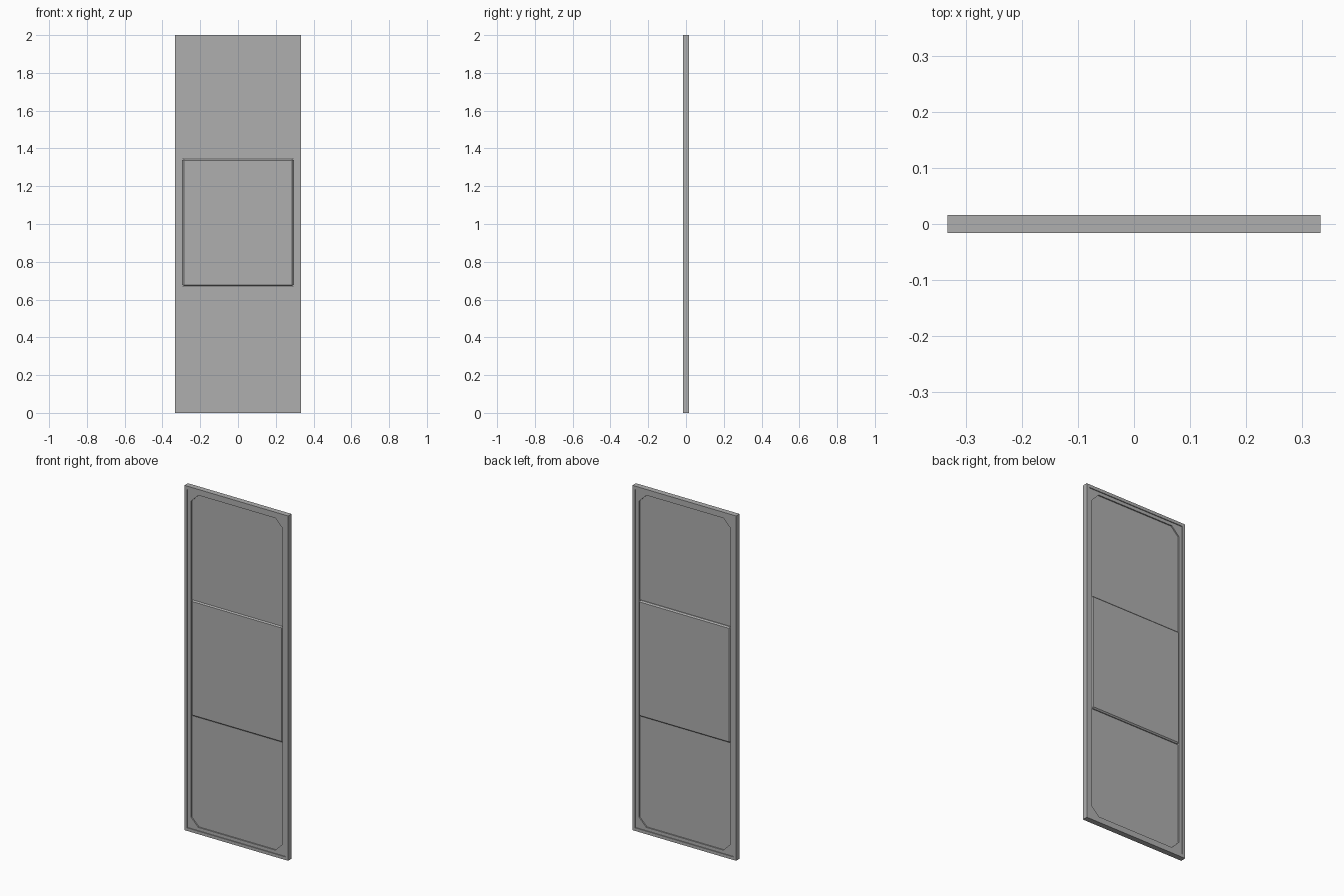
import bpy
import bmesh
import math

if "Cube" in bpy.data.objects:
    bpy.data.objects.remove(bpy.data.objects["Cube"])

grey = bpy.data.materials.new("dark_grey")
grey.diffuse_color = (0.43, 0.43, 0.43, 1)
grey.use_nodes = True
grey.node_tree.nodes["Principled BSDF"].inputs["Base Color"].default_value = grey.diffuse_color


def rect(w, z0, z1, low=0.0, high=0.0):
    """Outline of half-width w with optionally clipped lower / upper corners."""
    right = [(w - low, z0), (w, z0 + low), (w, z1 - high), (w - high, z1)]
    pts = right + [(-x, z) for x, z in reversed(right)]
    return list(dict.fromkeys(pts))


def plate(name, y0, y1, *outlines):
    """Flat plate between two depths; extra outlines become holes."""
    cu = bpy.data.curves.new(name, 'CURVE')
    cu.dimensions = '2D'
    cu.fill_mode = 'BOTH'
    cu.extrude = (y1 - y0) / 2
    for pts in outlines:
        sp = cu.splines.new('POLY')
        sp.points.add(len(pts) - 1)
        for p, (x, z) in zip(sp.points, pts):
            p.co = (x, z, 0, 1)
        sp.use_cyclic_u = True
    ob = bpy.data.objects.new(name, cu)
    bpy.context.collection.objects.link(ob)
    ob.rotation_euler.x = math.pi / 2
    ob.location.y = (y0 + y1) / 2
    bpy.ops.object.select_all(action='DESELECT')
    ob.select_set(True)
    bpy.context.view_layer.objects.active = ob
    bpy.ops.object.convert(target='MESH')
    ob = bpy.context.object
    # Weld the caps to the sides and keep the faces flat
    bm = bmesh.new()
    bm.from_mesh(ob.data)
    bmesh.ops.remove_doubles(bm, verts=bm.verts, dist=1e-5)
    bmesh.ops.dissolve_limit(bm, angle_limit=0.01, verts=bm.verts, edges=bm.edges)
    bmesh.ops.recalc_face_normals(bm, faces=bm.faces)
    for f in bm.faces:
        f.smooth = False
    bm.to_mesh(ob.data)
    bm.free()
    ob.data.materials.clear()
    ob.data.materials.append(grey)
    return ob


W, H = 0.333, 2.0
RIM, EDGE, CUT = 0.018, 0.037, 0.047
LOW, HIGH = 0.671, 1.343
IN = 0.294

# Outer rim and the slightly lower frame inside it
inner_rim = rect(W - RIM, RIM, H - RIM)
plate("outer_rim", -0.016, 0.016, rect(W, 0, H), inner_rim)
plate("door_frame", -0.011, 0.011, inner_rim,
      rect(IN, EDGE, H - EDGE, CUT, CUT))

# Recessed panels with clipped outer corners
plate("top_panel", -0.004, 0.004, rect(IN, HIGH, H - EDGE, high=CUT))
plate("bottom_panel", -0.004, 0.004, rect(IN, EDGE, LOW, low=CUT))

# Middle panel, set towards the back, with a bevelled edge
mid = plate("middle_panel", -0.010, 0.016, rect(IN, LOW, HIGH))
bev = mid.modifiers.new("edge_bevel", 'BEVEL')
bev.width = 0.007
bev.segments = 1
